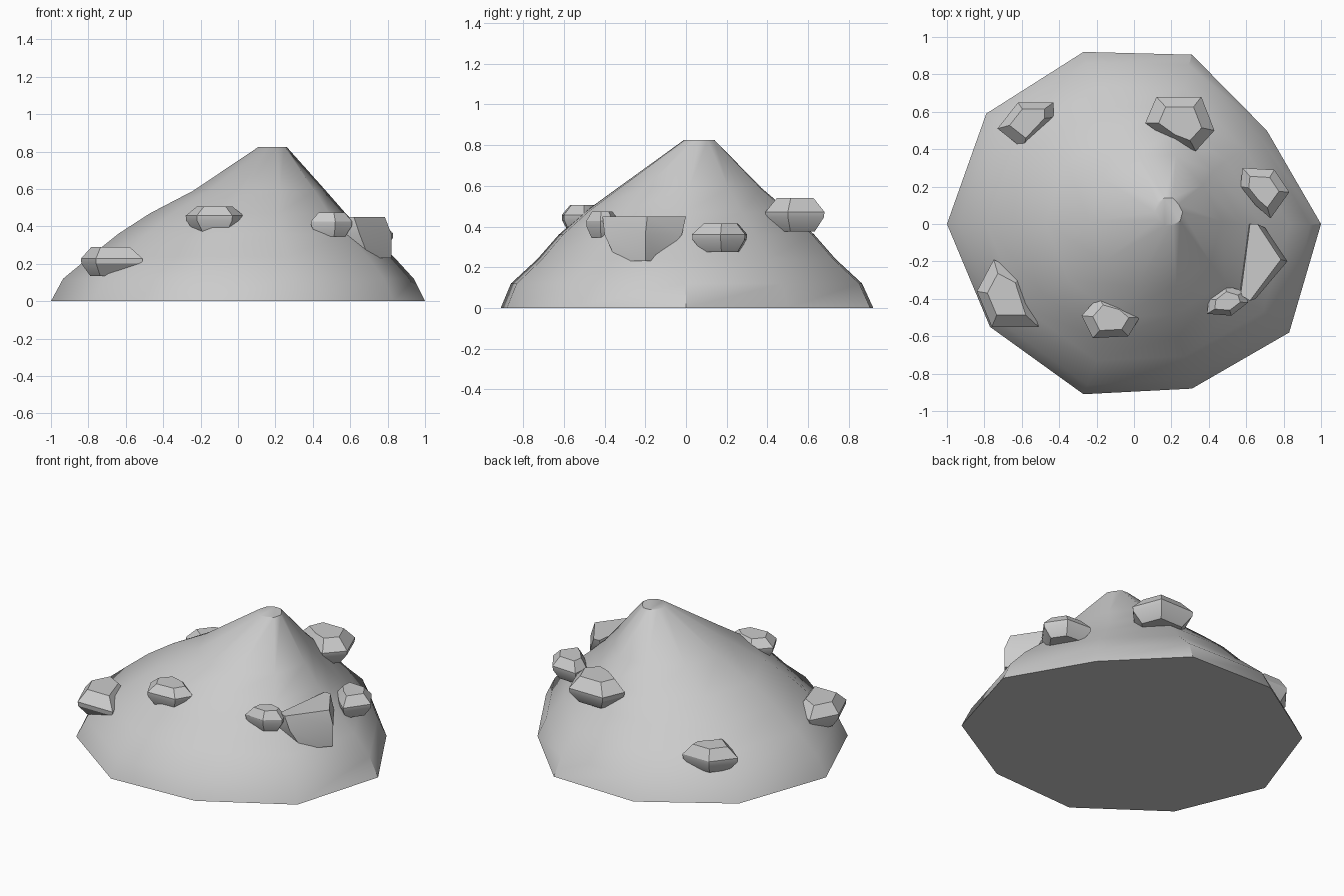
import bpy, bmesh, math
from mathutils import Vector

if "Cube" in bpy.data.objects:
    bpy.data.objects.remove(bpy.data.objects["Cube"])


def loft(name, rings, angle):
    """Skin a stack of equal-length rings and cap both ends."""
    bm = bmesh.new()
    loops = [[bm.verts.new(p) for p in ring] for ring in rings]
    n = len(loops[0])
    for a, b in zip(loops, loops[1:]):
        for i in range(n):
            j = (i + 1) % n
            bm.faces.new((a[i], a[j], b[j], b[i]))
    bm.faces.new(loops[0][::-1])
    bm.faces.new(loops[-1])
    bmesh.ops.recalc_face_normals(bm, faces=bm.faces)
    me = bpy.data.meshes.new(name)
    bm.to_mesh(me)
    bm.free()
    ob = bpy.data.objects.new(name, me)
    bpy.context.collection.objects.link(ob)
    bpy.ops.object.select_all(action='DESELECT')
    ob.select_set(True)
    bpy.context.view_layer.objects.active = ob
    bpy.ops.object.shade_smooth_by_angle(angle=math.radians(angle))
    return ob


# Mound: ten-sided base outline drawn in towards an off-centre summit
base = [(1, 0), (.71, .5), (.31, .905), (-.27, .92), (-.79, .59),
        (-1, 0), (-.77, -.55), (-.27, -.91), (.31, -.88), (.83, -.58)]
# height, min x, max x, min y, max y
levels = [(0, -1, 1, -.91, .92), (.12, -.935, .94, -.86, .865),
          (.24, -.79, .83, -.73, .735), (.36, -.64, .69, -.625, .63),
          (.47, -.47, .575, -.50, .51), (.59, -.24, .47, -.335, .37),
          (.825, .11, .26, -.01, .14)]
rings = []
for z, x0, x1, y0, y1 in levels:
    ring = []
    for x, y in base:
        u, v = x, (y - .005) / .915
        ring.append(((x0 + x1) / 2 + u * (x1 - x0) / 2,
                     (y0 + y1) / 2 + v * (y1 - y0) / 2, z))
    rings.append(ring)
loft("mound", rings, 40)


def rock(name, outline, z0, zm, z1, top=.62, bottom=.66):
    """Chipped stone: widest at zm, narrowing to flat top and bottom."""
    c = sum((Vector(p) for p in outline), Vector((0, 0))) / len(outline)

    def ring(s, z):
        return [(*(c + (Vector(p) - c) * s), z) for p in outline]
    loft(name, [ring(bottom, z0), ring(.98, zm - .015),
                ring(1, zm + .012), ring(top, z1)], 30)


# Stones around the slope
rock("rock_front_left", [(-.75, -.19), (-.60, -.27), (-.51, -.55),
                         (-.76, -.55), (-.84, -.36)], .135, .215, .29)
rock("rock_front", [(-.19, -.39), (-.05, -.43), (.03, -.50), (-.03, -.60),
                    (-.22, -.61), (-.28, -.49)], .365, .445, .505)
rock("rock_front_right", [(.49, -.33), (.59, -.36), (.61, -.42), (.52, -.49),
                          (.39, -.48), (.40, -.40)], .345, .415, .475)
rock("rock_right", [(.58, .30), (.75, .29), (.83, .17), (.73, .03),
                    (.65, .10), (.57, .20)], .275, .35, .415)
rock("rock_back_right", [(.12, .68), (.36, .68), (.43, .50), (.33, .39),
                         (.20, .44), (.06, .54)], .375, .46, .54)
rock("rock_back_left", [(-.62, .65), (-.43, .65), (-.43, .57), (-.59, .40),
                        (-.73, .51)], .16, .235, .31)

# Flat-topped slab on the right: tall wedge tapering below
loft("slab", [
    [(.60, -.13, .23), (.74, -.13, .23), (.82, -.20, .23), (.70, -.34, .23), (.58, -.34, .23)],
    [(.60, -.02, .36), (.70, -.02, .36), (.82, -.20, .36), (.65, -.40, .36), (.56, -.40, .36)],
    [(.62, 0, .45), (.66, 0, .45), (.785, -.19, .45), (.62, -.41, .45), (.57, -.38, .45)],
], 30)
